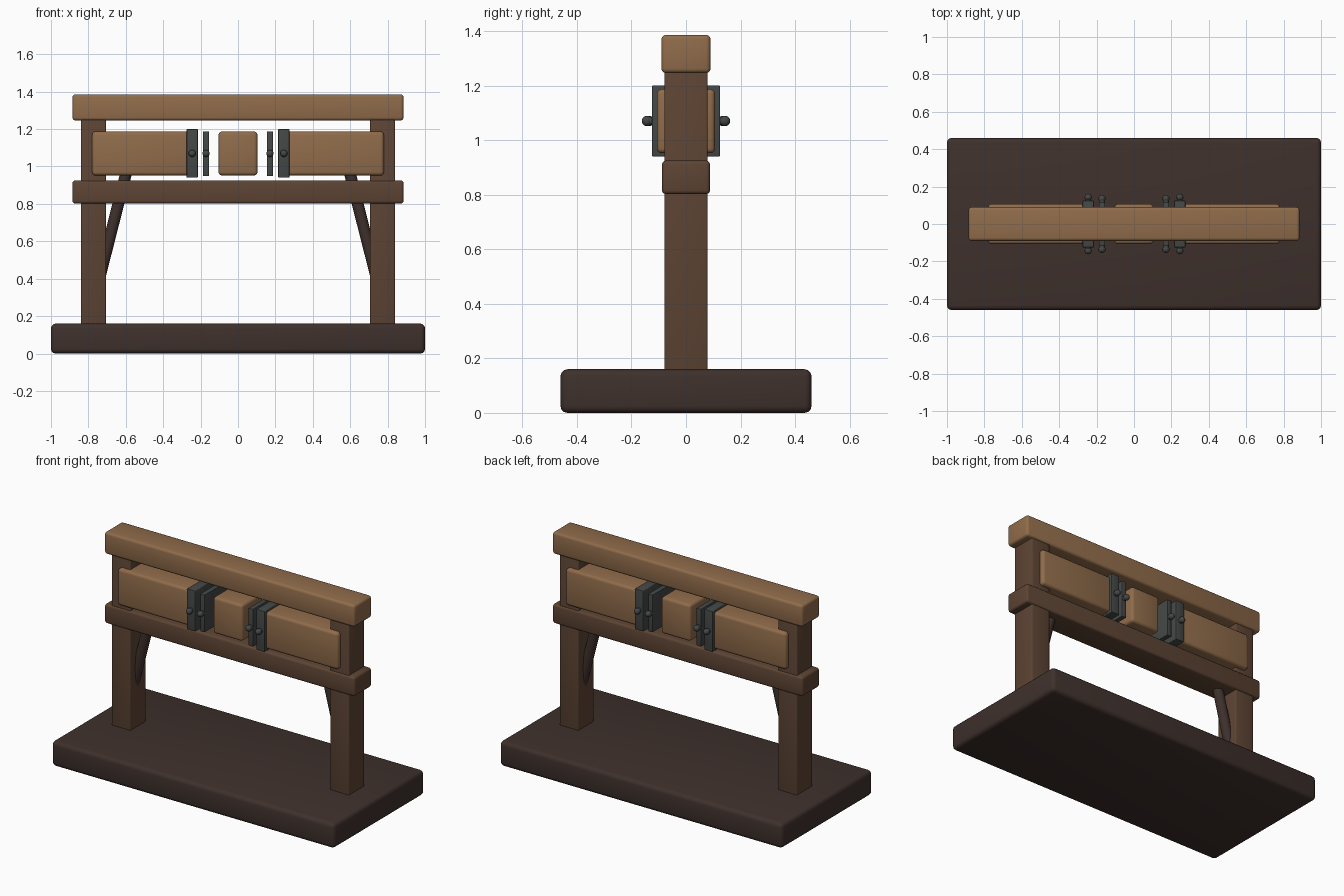
import bpy
from mathutils import Vector
from math import radians

if "Cube" in bpy.data.objects:
    bpy.data.objects.remove(bpy.data.objects["Cube"])


def material(name, rgb):
    m = bpy.data.materials.new(name)
    m.diffuse_color = (*rgb, 1)
    m.use_nodes = True
    m.node_tree.nodes["Principled BSDF"].inputs["Base Color"].default_value = m.diffuse_color
    return m


LIGHT = material("light_wood", (0.28, 0.15, 0.07))
MID = material("mid_wood", (0.11, 0.058, 0.034))
DARK = material("dark_wood", (0.048, 0.03, 0.025))
IRON = material("iron", (0.056, 0.064, 0.061))


def finish(name, mat):
    ob = bpy.context.object
    ob.name = name
    ob.data.materials.append(mat)
    bpy.ops.object.shade_smooth_by_angle(angle=radians(35))
    return ob


def box(name, x, y, z, mat, bevel):
    """Rounded box from (min, max) ranges; y is a half width."""
    bpy.ops.mesh.primitive_cube_add(
        size=1, location=((x[0] + x[1]) / 2, 0, (z[0] + z[1]) / 2))
    ob = bpy.context.object
    ob.scale = (x[1] - x[0], 2 * y, z[1] - z[0])
    bpy.ops.object.transform_apply(location=False, rotation=False, scale=True)
    mod = ob.modifiers.new("bevel", 'BEVEL')
    mod.width = bevel
    mod.segments = 3
    bpy.ops.object.modifier_apply(modifier="bevel")
    return finish(name, mat)


def rod(name, a, b, r, mat):
    a, b = Vector(a), Vector(b)
    d = b - a
    bpy.ops.mesh.primitive_cylinder_add(
        vertices=24, radius=r, depth=d.length, location=(a + b) / 2,
        rotation=d.to_track_quat('Z', 'Y').to_euler())
    return finish(name, mat)


def bolt(name, x, side, tip):
    # short shank with a domed head
    rod(name + "_shank", (x, side * 0.09, 1.07), (x, side * (tip - 0.018), 1.07), 0.015, IRON)
    bpy.ops.mesh.primitive_uv_sphere_add(
        segments=20, ring_count=12, radius=0.019,
        location=(x, side * (tip - 0.019), 1.07))
    finish(name + "_head", IRON)


# Base and horizontal beams
box("base", (-1, 1), 0.46, (0, 0.16), DARK, 0.025)
box("lower_rail", (-0.885, 0.885), 0.088, (0.802, 0.925), MID, 0.014)
box("top_beam", (-0.885, 0.885), 0.09, (1.246, 1.386), LIGHT, 0.016)

# Central block
box("centre_block", (-0.104, 0.104), 0.107, (0.952, 1.187), LIGHT, 0.018)

for s, side in ((-1, "left"), (1, "right")):
    def span(a, b):
        return tuple(sorted((s * a, s * b)))

    # Post and its diagonal brace
    box(side + "_post", span(0.706, 0.84), 0.079, (0.14, 1.27), MID, 0.006)
    rod(side + "_brace", (s * 0.767, 0, 0.30), (s * 0.589, 0, 1.0), 0.031, DARK)

    # Side block with iron clamp plates
    box(side + "_block", span(0.24, 0.78), 0.107, (0.952, 1.187), LIGHT, 0.018)
    box(side + "_wide_plate", span(0.215, 0.275), 0.125, (0.94, 1.2), IRON, 0.004)
    box(side + "_thin_plate", span(0.155, 0.187), 0.116, (0.948, 1.187), IRON, 0.003)

    # Bolts on the front and back of each plate
    for f, face in ((-1, "front"), (1, "back")):
        bolt(f"{side}_{face}_wide_bolt", s * 0.245, f, 0.162)
        bolt(f"{side}_{face}_thin_bolt", s * 0.171, f, 0.155)
